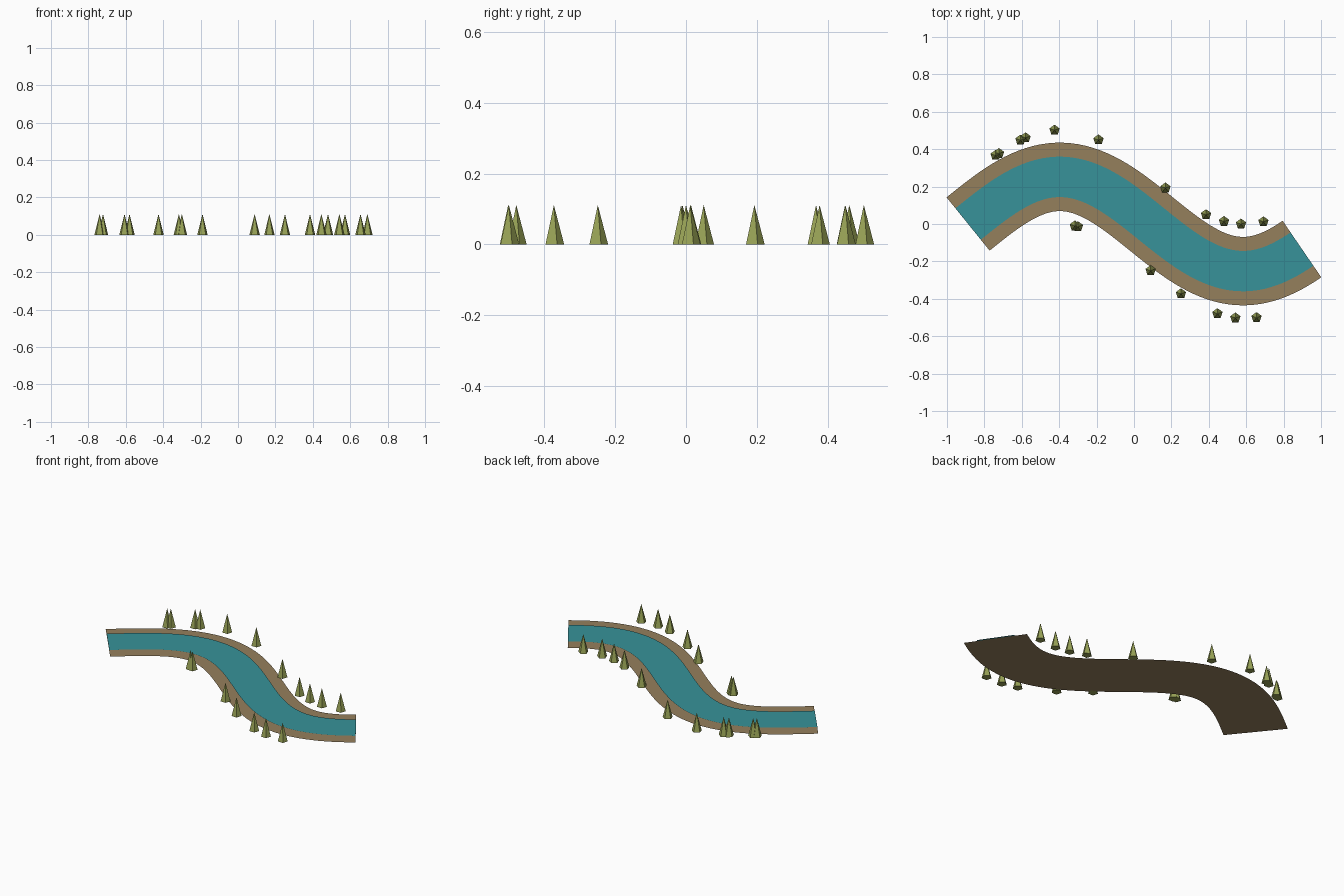
import bpy
import bmesh
import math
from mathutils import Matrix, Vector

cube = bpy.data.objects.get("Cube")
if cube:
    bpy.data.objects.remove(cube, do_unlink=True)


def make_material(name, srgb):
    colour = [(c / 255) ** 2.2 for c in srgb] + [1.0]
    mat = bpy.data.materials.new(name)
    mat.use_nodes = True
    mat.diffuse_color = colour
    mat.node_tree.nodes["Principled BSDF"].inputs["Base Color"].default_value = colour
    return mat


def finish(bm, name, mat):
    mesh = bpy.data.meshes.new(name)
    bm.to_mesh(mesh)
    bm.free()
    mesh.materials.append(mat)
    obj = bpy.data.objects.new(name, mesh)
    bpy.context.collection.objects.link(obj)
    return obj


# The river follows a sine wave, starting at its zero crossing
START, END = -0.887, 0.898
AMPLITUDE, WAVE = 0.252, math.pi / 0.98
SEGMENTS = 64


def ribbon(name, half_width, height, mat):
    """Flat strip of constant width along the wave."""
    bm = bmesh.new()
    previous = None
    for i in range(SEGMENTS + 1):
        x = START + (END - START) * i / SEGMENTS
        phase = WAVE * (x - START)
        centre = Vector((x, AMPLITUDE * math.sin(phase), height))
        slope = AMPLITUDE * WAVE * math.cos(phase)
        side = Vector((-slope, 1, 0)).normalized() * half_width
        pair = bm.verts.new(centre - side), bm.verts.new(centre + side)
        if previous:
            bm.faces.new((previous[0], pair[0], pair[1], previous[1]))
        previous = pair
    return finish(bm, name, mat)


bank_brown = make_material("bank_brown", (148, 127, 93))
water_teal = make_material("water_teal", (58, 145, 152))
tree_olive = make_material("tree_olive", (150, 160, 86))

ribbon("river_bank", 0.183, 0.0, bank_brown)
ribbon("river_water", 0.108, 0.006, water_teal)

# Five-sided cone trees scattered along both banks
TREE_RADIUS, TREE_HEIGHT = 0.029, 0.111
north_trees = [(-0.74, 0.367), (-0.722, 0.377), (-0.607, 0.449), (-0.58, 0.461),
               (-0.425, 0.502), (-0.19, 0.45), (0.168, 0.193), (0.385, 0.05),
               (0.481, 0.014), (0.572, 0), (0.692, 0.012)]
south_trees = [(-0.316, -0.01), (-0.3, -0.014), (0.089, -0.249), (0.251, -0.373),
               (0.446, -0.479), (0.542, -0.502), (0.655, -0.5)]


def tree(name, x, y):
    bm = bmesh.new()
    place = (Matrix.Translation((x, y, TREE_HEIGHT / 2))
             @ Matrix.Rotation(math.pi / 2, 4, "Z"))
    ring = [bm.verts.new(place @ Vector((TREE_RADIUS * math.cos(a), TREE_RADIUS * math.sin(a),
                                         -TREE_HEIGHT / 2)))
            for a in (math.tau * i / 5 for i in range(5))]
    tip = bm.verts.new(place @ Vector((0, 0, TREE_HEIGHT / 2)))
    for i, v in enumerate(ring):
        bm.faces.new((v, ring[(i + 1) % 5], tip))
    bm.faces.new(ring[::-1])
    finish(bm, name, tree_olive)


for bank, spots in (("north", north_trees), ("south", south_trees)):
    for i, (x, y) in enumerate(spots):
        tree(f"{bank}_tree_{i + 1}", x, y)
